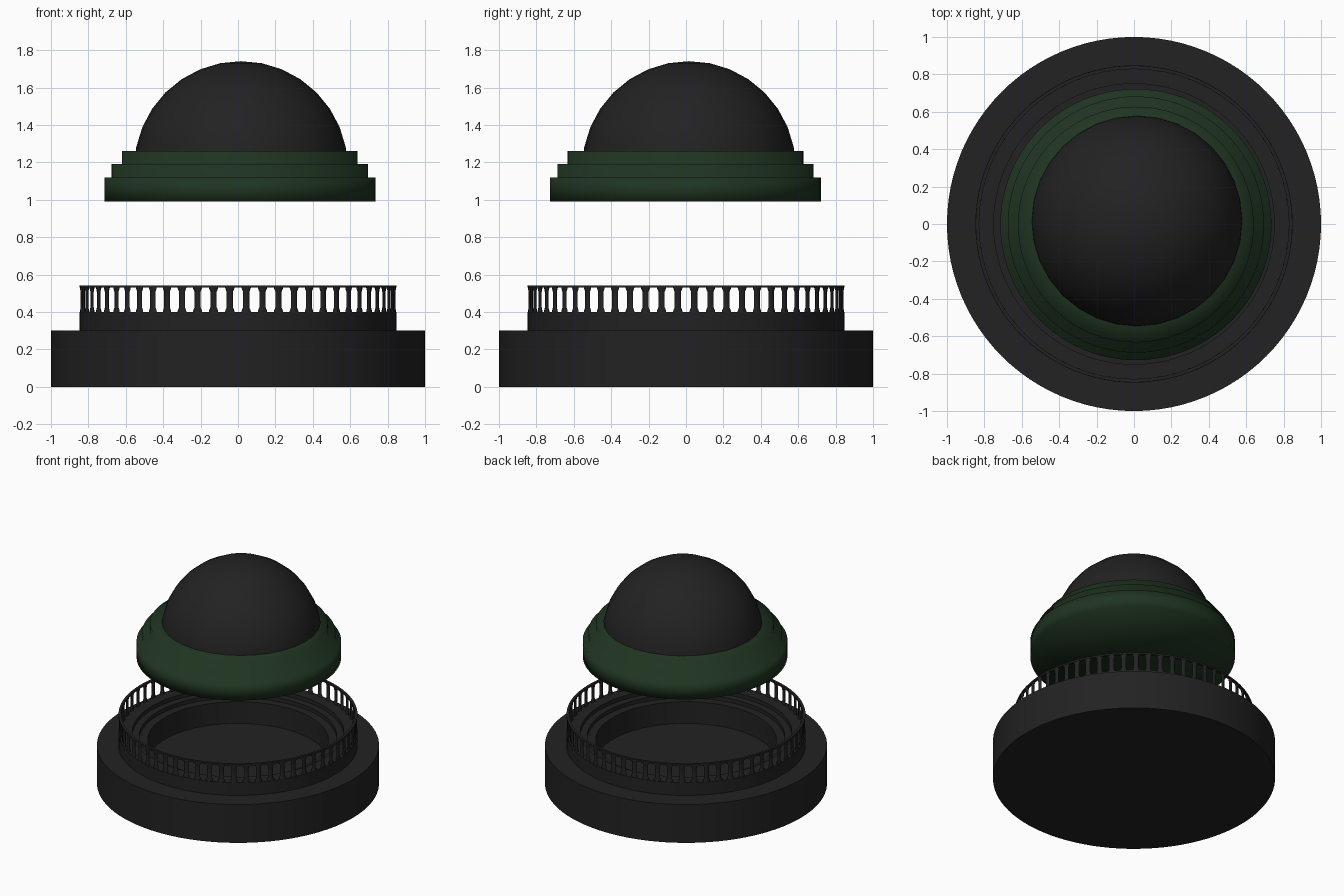
import bpy, math

if "Cube" in bpy.data.objects:
    bpy.data.objects.remove(bpy.data.objects["Cube"])

def material(name, rgb):
    m = bpy.data.materials.new(name)
    m.diffuse_color = (*rgb, 1)
    m.use_nodes = True
    m.node_tree.nodes["Principled BSDF"].inputs["Base Color"].default_value = m.diffuse_color
    return m

black = material("soft black", (0.016, 0.016, 0.016))
green = material("dark green", (0.014, 0.035, 0.015))

def lathe_data(profile, n, closed=False, offset=(0, 0, 0), turn=0):
    """Spin (radius, z) points about z; radius 0 makes a pole."""
    verts, faces, rows = [], [], []
    ox, oy, oz = offset
    for r, z in profile:
        start = len(verts)
        if r == 0:
            verts.append((ox, oy, oz + z))
            rows.append([start] * n)
        else:
            for i in range(n):
                a = 2 * math.pi * i / n + turn
                verts.append((ox + r * math.cos(a), oy + r * math.sin(a), oz + z))
            rows.append([start + i for i in range(n)])
    pairs = list(zip(rows, rows[1:]))
    if closed:
        pairs.append((rows[-1], rows[0]))
    for lo, hi in pairs:
        for i in range(n):
            j = (i + 1) % n
            f = list(dict.fromkeys((lo[i], lo[j], hi[j], hi[i])))
            if len(f) > 2:
                faces.append(f)
    return verts, faces

def make(name, data, mat, smooth_angle=None):
    me = bpy.data.meshes.new(name)
    me.from_pydata(data[0], [], data[1])
    me.materials.append(mat)
    ob = bpy.data.objects.new(name, me)
    bpy.context.collection.objects.link(ob)
    if smooth_angle is not None:
        bpy.ops.object.select_all(action='DESELECT')
        ob.select_set(True)
        bpy.context.view_layer.objects.active = ob
        bpy.ops.object.shade_smooth_by_angle(angle=math.radians(smooth_angle))
    return ob

# Base drum with raised collar and stepped socket
make("base", lathe_data([
    (0, 0), (1, 0), (1, 0.30), (0.848, 0.30), (0.848, 0.40),
    (0.75, 0.40), (0.75, 0.37), (0.70, 0.37), (0.70, 0.34),
    (0.64, 0.34), (0.64, 0.17), (0, 0.17)], 96), black, 30)

# Railing: top ring and flared balusters
make("railing_ring", lathe_data([
    (0.828, 0.53), (0.847, 0.53), (0.847, 0.543), (0.828, 0.543)], 96, closed=True), black, 30)

BARS = 60
bar_profile = [(0.026, 0.395), (0.024, 0.408), (0.017, 0.425),
               (0.017, 0.508), (0.024, 0.525), (0.026, 0.535)]
verts, faces = [], []
for k in range(BARS):
    a = 2 * math.pi * (k + 0.5) / BARS
    v, f = lathe_data(bar_profile, 8)
    base = len(verts)
    ca, sa = math.cos(a), math.sin(a)
    for x, y, z in v:
        x = 0.836 + x * 0.4          # flattened towards the axis
        verts.append((x * ca - y * sa, x * sa + y * ca, z))
    faces += [[base + i for i in q] for q in f]
make("railing_bars", (verts, faces), black, 40)

# Floating stepped collar, softly shaded across its steps
make("stepped_collar", lathe_data([
    (0, 0.99), (0.725, 0.99), (0.725, 1.055), (0.725, 1.12), (0.685, 1.12),
    (0.685, 1.19), (0.63, 1.19), (0.63, 1.26), (0.50, 1.26)], 96,
    offset=(0.01, -0.003, 0)), green, 180)

# Dome
R = 0.571
dome = [(R * math.cos(math.pi / 2 * i / 8), R * math.sin(math.pi / 2 * i / 8)) for i in range(8)]
make("dome", lathe_data(dome + [(0, R)], 32, offset=(0.016, 0.016, 1.17)), black, 40)
